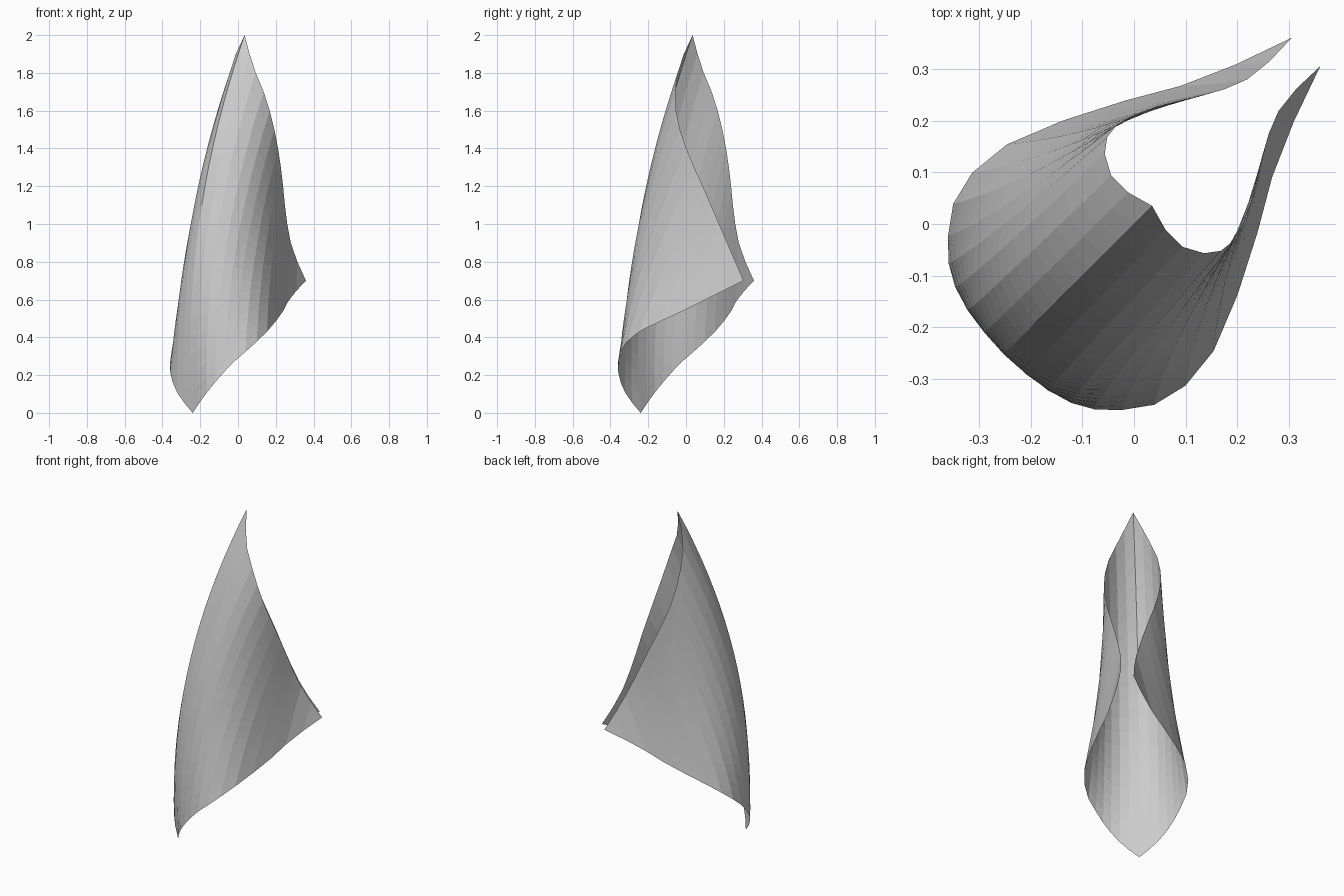
import bpy, bmesh
from mathutils import Vector

if "Cube" in bpy.data.objects:
    bpy.data.objects.remove(bpy.data.objects["Cube"])

COLS, ROWS = 13, 20   # columns per half, rows along each column
BULGE = 0.147         # how far the spine bows out from its chord

# Right-hand half edges as (x, y), evenly spaced from the spine to the side corner
LOWER = [(-.24, -.24), (-.18, -.31), (-.11, -.35), (-.03, -.36), (.07, -.335),
         (.16, -.235), (.23, -.045), (.28, .13), (.36, .305)]
UPPER = [(.035, .035), (.08, -.035), (.145, -.057), (.19, -.035), (.22, .022),
         (.24, .095), (.257, .165), (.29, .235), (.36, .305)]


def spline(pts, s):
    """Smooth curve through pts, s from 0 to 1."""
    p = [Vector(q) for q in pts]
    p = [2 * p[0] - p[1]] + p + [2 * p[-1] - p[-2]]
    n = len(pts) - 1
    i = min(int(s * n), n - 1)
    f = s * n - i
    a, b, c, d = p[i:i + 4]
    return 0.5 * (2 * b + (c - a) * f + (2 * a - 5 * b + 4 * c - d) * f * f
                  + (3 * b - a - 3 * c + d) * f ** 3)


def sheet_point(s, t):
    """Point on the kite-shaped sheet; negative s is the half mirrored over x = y."""
    k = abs(s)
    lo, hi = spline(LOWER, k), spline(UPPER, k)
    xy = lo.lerp(hi, t)
    out = BULGE * (1 - k) ** 2 * 4 * t * (1 - t) * 0.7071
    x, y = xy.x - out, xy.y - out
    z = 0.7 * k + 2 * (1 - k) * t
    return (x, y, z) if s >= 0 else (y, x, z)


# Rolled sheet: columns run from the lower edge to the upper edge
bm = bmesh.new()
grid = [[bm.verts.new(sheet_point(i / COLS, j / ROWS)) for j in range(ROWS + 1)]
        for i in range(-COLS, COLS + 1)]
for a, b in zip(grid, grid[1:]):
    for j in range(ROWS):
        bm.faces.new((a[j], b[j], b[j + 1], a[j + 1]))

# Close the pointed side corners
bmesh.ops.remove_doubles(bm, verts=bm.verts, dist=0.0005)

mesh = bpy.data.meshes.new("rolled_sheet")
bm.to_mesh(mesh)
bm.free()
obj = bpy.data.objects.new("rolled_sheet", mesh)
bpy.context.collection.objects.link(obj)
